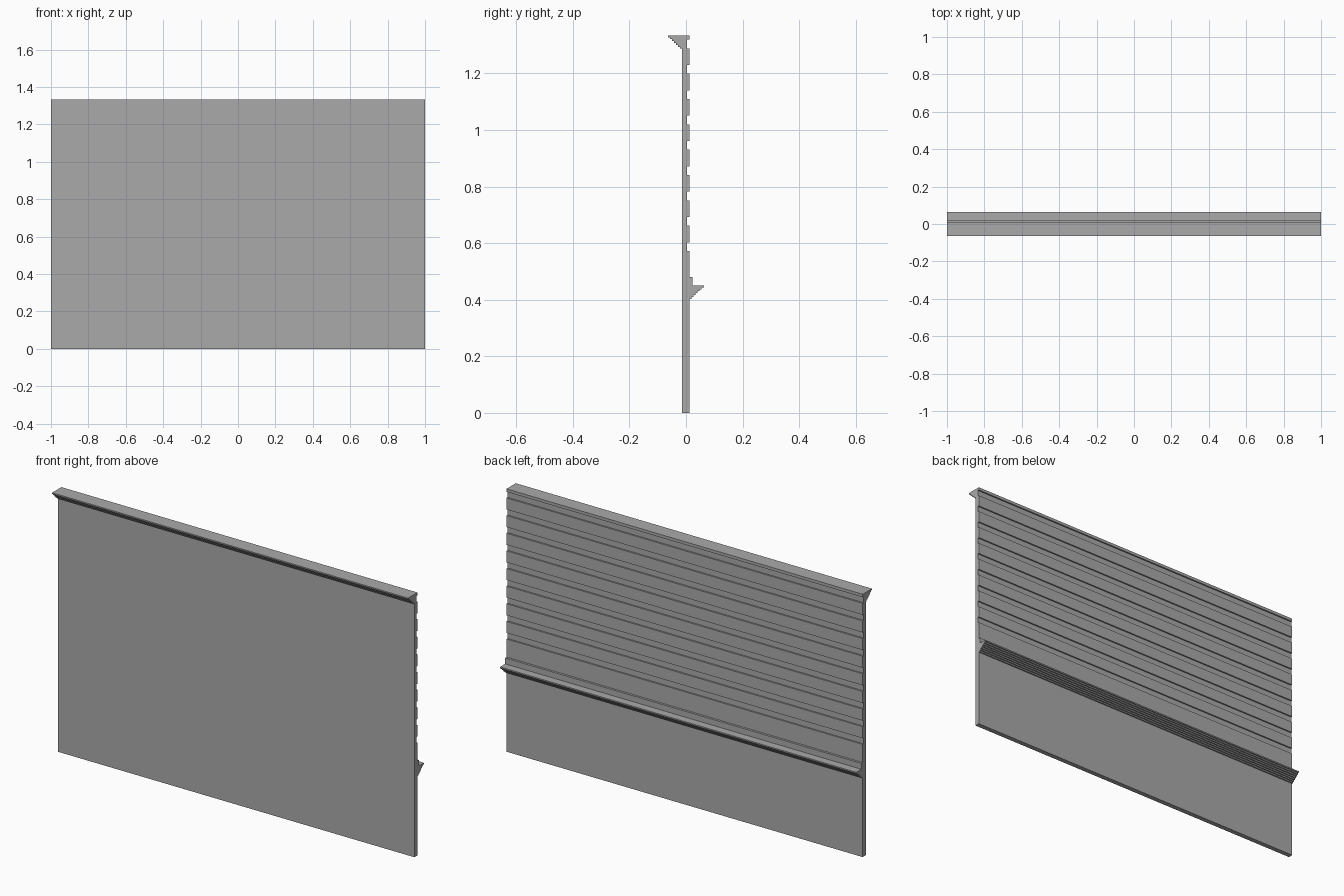
import bpy
import bmesh

cube = bpy.data.objects.get("Cube")
if cube:
    bpy.data.objects.remove(cube, do_unlink=True)

grey = bpy.data.materials.new("plain grey")
grey.use_nodes = True
colour = (0.4, 0.4, 0.4, 1)
grey.diffuse_color = colour
grey.node_tree.nodes["Principled BSDF"].inputs["Base Color"].default_value = colour

FRONT, BACK, GROOVE = -0.0135, 0.0115, 0.004
TOP = 1.334


def stairs(y0, z0, y1, z1, steps):
    """Stepped slope from an inner low point to an outer high point."""
    points = []
    for i in range(steps):
        y = y0 + (y1 - y0) * (i + 1) / steps
        z = z0 + (z1 - z0) * i / steps
        points += [(y0 + (y1 - y0) * i / steps, z), (y, z)]
    return points + [(y1, z1)]


def extrude_profile(name, profile):
    """Run a (y, z) outline along the full width."""
    bm = bmesh.new()
    face = bm.faces.new([bm.verts.new((-1, y, z)) for y, z in profile])
    result = bmesh.ops.extrude_face_region(bm, geom=[face])
    verts = [v for v in result["geom"] if isinstance(v, bmesh.types.BMVert)]
    bmesh.ops.translate(bm, verts=verts, vec=(2, 0, 0))
    bmesh.ops.recalc_face_normals(bm, faces=bm.faces)
    mesh = bpy.data.meshes.new(name)
    bm.to_mesh(mesh)
    bm.free()
    mesh.materials.append(grey)
    bpy.context.collection.objects.link(bpy.data.objects.new(name, mesh))


# Outline of the wall: plain base, then the stepped ledge on the back
outline = [(FRONT, 0), (BACK, 0)]
outline += stairs(BACK, 0.403, 0.063, 0.45, 7)
outline += [(0.0225, 0.45), (0.0225, 0.48), (BACK, 0.48)]

# Horizontal grooves between the siding boards
for i in range(9):
    z = 0.572 + i * 0.0895
    outline += [(BACK, z), (GROOVE, z), (GROOVE, z + 0.031), (BACK, z + 0.031)]

# Top edge and the stepped cornice on the front
outline.append((BACK, TOP))
outline += reversed(stairs(FRONT, 1.287, -0.063, TOP, 7))

extrude_profile("wall_panel", outline)
